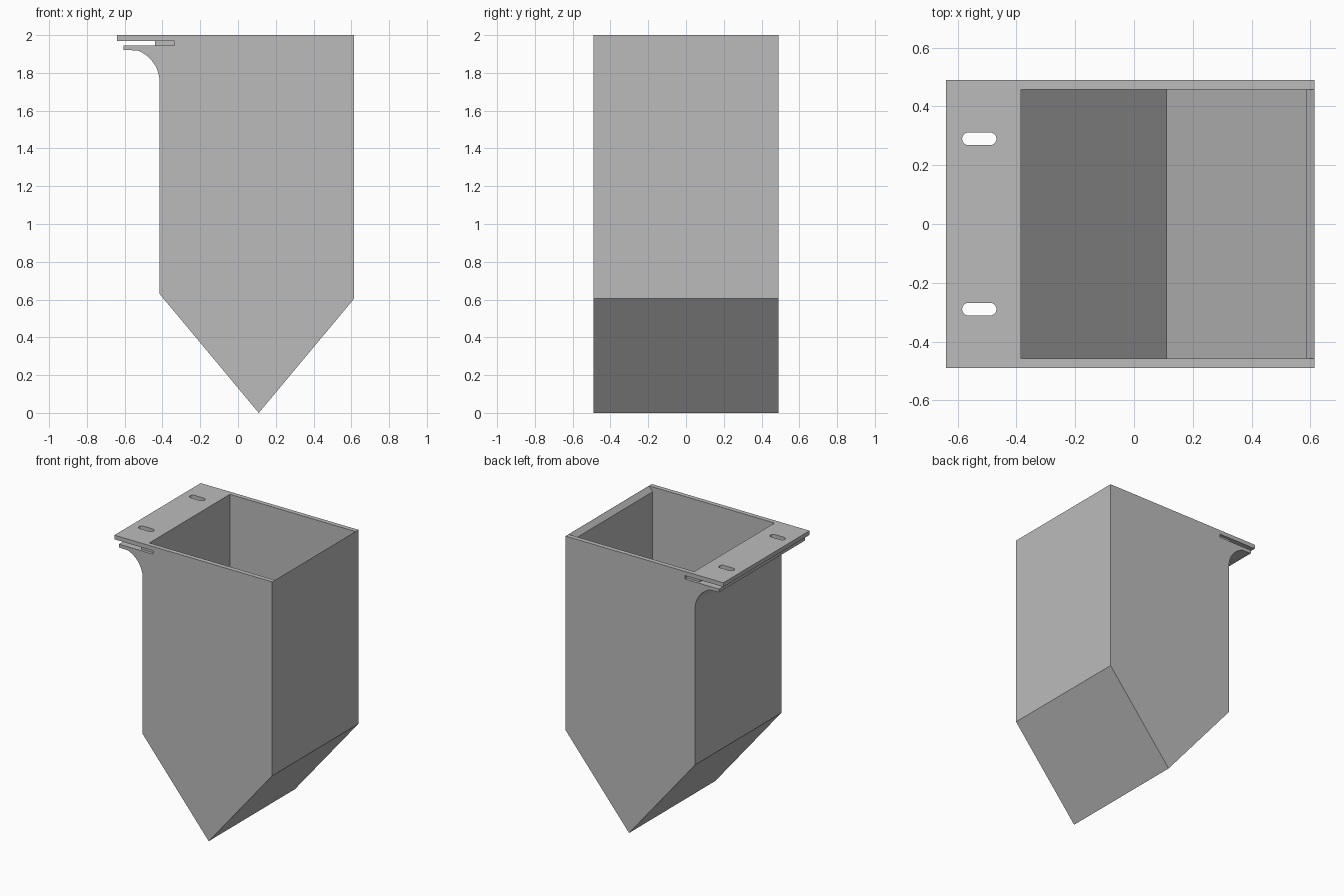
import bpy, bmesh, math

cube = bpy.data.objects.get("Cube")
if cube:
    bpy.data.objects.remove(cube, do_unlink=True)

grey = bpy.data.materials.new("mid grey")
grey.use_nodes = True
colour = (0.5, 0.5, 0.5, 1)
grey.diffuse_color = colour
grey.node_tree.nodes["Principled BSDF"].inputs["Base Color"].default_value = colour


def prism(name, points, axis, low, high):
    """Extrude an outline: xz outline along y, or xy outline along z."""
    bm = bmesh.new()
    place = (lambda a, b: (a, low, b)) if axis == "y" else (lambda a, b: (a, b, low))
    face = bm.faces.new([bm.verts.new(place(a, b)) for a, b in points])
    moved = bmesh.ops.extrude_face_region(bm, geom=[face])["geom"]
    step = (0, high - low, 0) if axis == "y" else (0, 0, high - low)
    bmesh.ops.translate(bm, vec=step, verts=[v for v in moved if isinstance(v, bmesh.types.BMVert)])
    bmesh.ops.recalc_face_normals(bm, faces=bm.faces)
    mesh = bpy.data.meshes.new(name)
    bm.to_mesh(mesh)
    bm.free()
    mesh.materials.append(grey)
    obj = bpy.data.objects.new(name, mesh)
    bpy.context.collection.objects.link(obj)
    return obj


def cut(target, cutter):
    """Subtract a hidden cutter from the target."""
    cutter.hide_render = True
    mod = target.modifiers.new(cutter.name, "BOOLEAN")
    mod.operation = "DIFFERENCE"
    mod.solver = "EXACT"
    mod.object = cutter
    bpy.context.view_layer.objects.active = target
    bpy.ops.object.modifier_apply(modifier=mod.name)
    bpy.data.objects.remove(cutter, do_unlink=True)


def arc(cx, cy, r, start, end, steps):
    angles = [math.radians(start + (end - start) * i / steps) for i in range(steps + 1)]
    return [(cx + r * math.cos(a), cy + r * math.sin(a)) for a in angles]


# Hopper with top flange, gap, lower lip and curved support
outline = [(0.615, 2), (-0.64, 2), (-0.64, 1.97), (-0.44, 1.97), (-0.44, 1.945),
           (-0.605, 1.945), (-0.605, 1.921)]
outline += arc(-0.595, 1.75, 0.18, 70, 0, 14)
outline += [(-0.415, 0.63), (0.11, 0), (0.615, 0.605)]
hopper = prism("hopper", outline, "y", -0.49, 0.49)

# Hollow inside with a V floor and a bevelled rim on the left wall
hollow = [(-0.385, 2.1), (-0.385, 0.637), (0.11, 0.047), (0.585, 0.615),
          (0.585, 1.965), (0.614, 2), (0.69, 2.1)]
cut(hopper, prism("hollow_cutter", hollow, "y", -0.457, 0.457))

for side in (-1, 1):
    # Shallow groove continuing the gap along each side wall
    y0, y1 = sorted((side * 0.47, side * 0.6))
    groove = [(-0.5, 1.945), (-0.335, 1.945), (-0.335, 1.97), (-0.5, 1.97)]
    cut(hopper, prism("groove_cutter", groove, "y", y0, y1))
    # Rounded mounting slot through flange and lip
    y = side * 0.29
    slot = arc(-0.49, y, 0.022, -90, 90, 8) + arc(-0.563, y, 0.022, 90, 270, 8)
    cut(hopper, prism("slot_cutter", slot, "z", 1.7, 2.1))

# Smooth the curved parts and keep hard edges
bpy.ops.object.select_all(action="DESELECT")
hopper.select_set(True)
bpy.context.view_layer.objects.active = hopper
bpy.ops.object.shade_smooth_by_angle(angle=math.radians(30))
